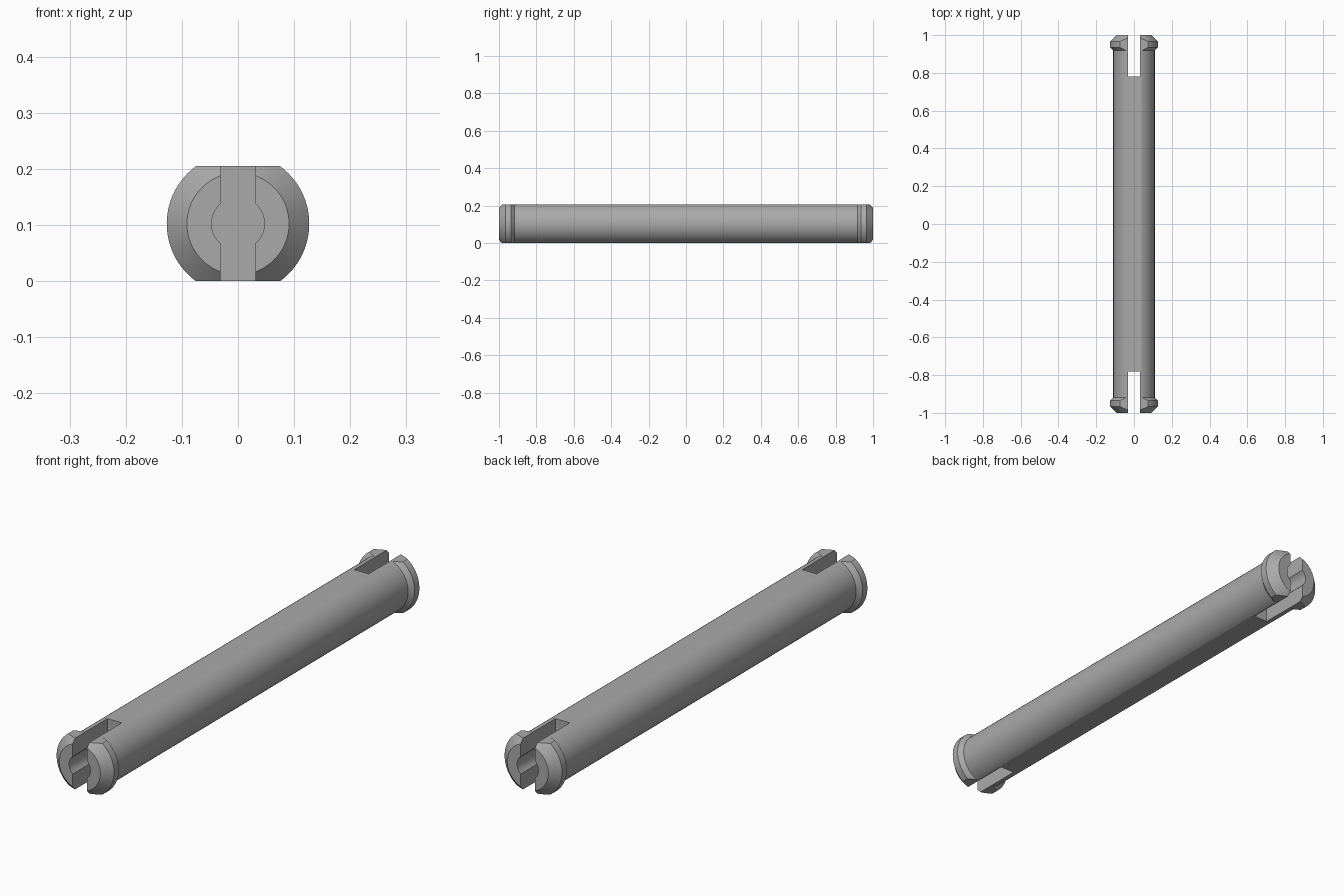
import bpy
import bmesh
from math import radians, pi
from mathutils import Matrix

default = bpy.data.objects.get("Cube")
if default:
    bpy.data.objects.remove(default, do_unlink=True)

MID = 0.1025       # height of the pin axis, also half the distance between flats
SEGMENTS = 96

grey = bpy.data.materials.new("mid_grey")
grey.use_nodes = True
colour = (0.4, 0.4, 0.4, 1)
grey.diffuse_color = colour
grey.node_tree.nodes["Principled BSDF"].inputs["Base Color"].default_value = colour


def add_object(name, bm):
    bmesh.ops.recalc_face_normals(bm, faces=bm.faces)
    mesh = bpy.data.meshes.new(name)
    bm.to_mesh(mesh)
    bm.free()
    obj = bpy.data.objects.new(name, mesh)
    mesh.materials.append(grey)
    bpy.context.collection.objects.link(obj)
    return obj


def lathe(name, profile):
    """Revolve (radius, y) points about the long axis and close the ends."""
    bm = bmesh.new()
    points = [bm.verts.new((r, y, MID)) for r, y in profile]
    edges = [bm.edges.new(pair) for pair in zip(points, points[1:])]
    bmesh.ops.spin(bm, geom=points + edges, cent=(0, 0, MID), axis=(0, 1, 0),
                   angle=2 * pi, steps=SEGMENTS, use_duplicate=False)
    bmesh.ops.remove_doubles(bm, verts=bm.verts, dist=0.0001)
    rims = [e for e in bm.edges if e.is_boundary]
    bmesh.ops.holes_fill(bm, edges=rims, sides=0)
    return add_object(name, bm)


def box(name, size, centre):
    bm = bmesh.new()
    bmesh.ops.create_cube(bm, size=1, matrix=Matrix.Translation(centre)
                          @ Matrix.Diagonal((*size, 1)))
    return add_object(name, bm)


def cut(target, cutter, operation="DIFFERENCE"):
    cutter.hide_render = True
    bpy.context.view_layer.objects.active = target
    mod = target.modifiers.new(cutter.name, "BOOLEAN")
    mod.operation = operation
    mod.solver = "EXACT"
    mod.object = cutter
    bpy.ops.object.modifier_apply(modifier=mod.name)
    bpy.data.objects.remove(cutter, do_unlink=True)


# Round shaft with a bevelled flange at each end
half = [(0.11, 0.918), (0.127, 0.935), (0.127, 0.965), (0.091, 1.0)]
pin = lathe("connector_pin", [(r, -y) for r, y in reversed(half)] + half)

# Flats along the top and bottom
cut(pin, box("flats", (1, 3, 2 * MID), (0, 0, MID)), "INTERSECT")

# Blind bore and cross slot in each end, sharing one floor
FLOOR, BEYOND = 0.78, 1.1
for side in (-1, 1):
    cut(pin, lathe("bore", [(0.047, side * FLOOR), (0.047, side * BEYOND)]))
    cut(pin, box("slot", (0.063, BEYOND - FLOOR, 1),
                 (0, side * (FLOOR + BEYOND) / 2, MID)))

# Smooth round surfaces, crisp edges
bpy.ops.object.select_all(action="DESELECT")
pin.select_set(True)
bpy.context.view_layer.objects.active = pin
bpy.ops.object.shade_smooth_by_angle(angle=radians(20))
